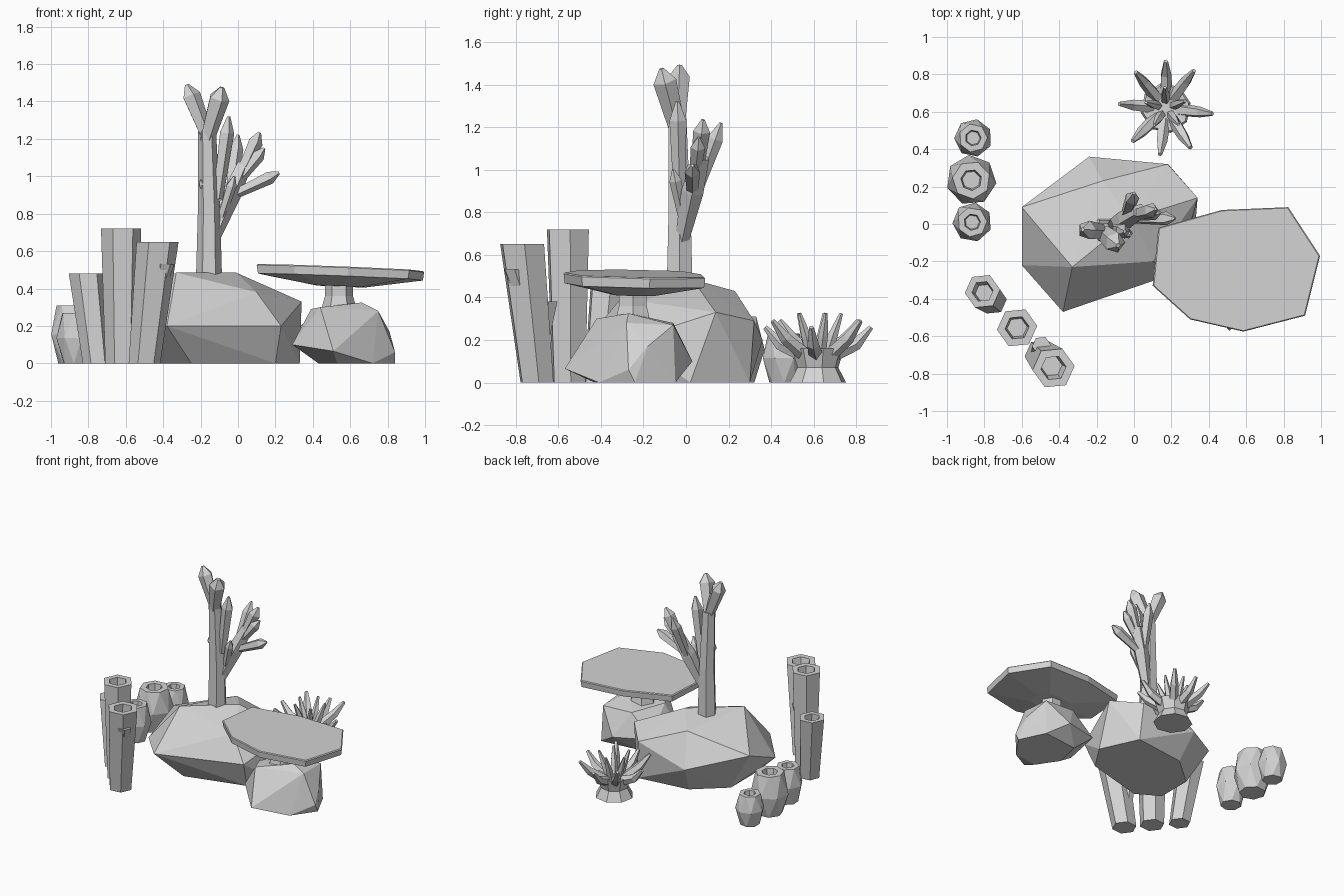
import bpy, bmesh, math
from mathutils import Vector

if "Cube" in bpy.data.objects:
    bpy.data.objects.remove(bpy.data.objects["Cube"])

stone = bpy.data.materials.new("pale grey")
stone.diffuse_color = (0.65, 0.65, 0.65, 1)
stone.use_nodes = True
stone.node_tree.nodes["Principled BSDF"].inputs["Base Color"].default_value = stone.diffuse_color


def finish(name, bm):
    bmesh.ops.recalc_face_normals(bm, faces=bm.faces)
    me = bpy.data.meshes.new(name)
    bm.to_mesh(me)
    bm.free()
    me.materials.append(stone)
    ob = bpy.data.objects.new(name, me)
    bpy.context.collection.objects.link(ob)
    return ob


def skin(bm, loops):
    """Join equal-length loops of points with quads and cap both ends."""
    rings = [[bm.verts.new(p) for p in loop] for loop in loops]
    n = len(rings[0])
    for a, b in zip(rings, rings[1:]):
        for i in range(n):
            j = (i + 1) % n
            bm.faces.new((a[i], a[j], b[j], b[i]))
    bm.faces.new(rings[0][::-1])
    bm.faces.new(rings[-1])


def sweep(bm, path, radii, n, level=False, turn=0.0, twist=0.0):
    """Polygonal tube along a path; level keeps its rings horizontal."""
    pts = [Vector(p) for p in path]
    loops = []
    for k, (p, r) in enumerate(zip(pts, radii)):
        d = pts[min(k + 1, len(pts) - 1)] - pts[max(k - 1, 0)]
        q = Vector((0, 0, 1)).rotation_difference(Vector((0, 0, 1)) if level else d)
        t = turn + twist * min(k, 2)
        loops.append([p + q @ Vector((r * math.cos(t + math.tau * i / n),
                                      r * math.sin(t + math.tau * i / n), 0))
                      for i in range(n)])
    skin(bm, loops)


def rock(name, points):
    bm = bmesh.new()
    for p in points:
        bm.verts.new(p)
    res = bmesh.ops.convex_hull(bm, input=bm.verts[:])
    junk = [v for v in res["geom_interior"] if isinstance(v, bmesh.types.BMVert)]
    bmesh.ops.delete(bm, geom=junk, context='VERTS')
    return finish(name, bm)


# Rocks
rock("large_rock", [
    (-.33, -.23, .485), (-.01, .03, .485), (-.17, .23, .43), (.34, .14, .33),
    (.18, .32, .29), (-.24, .36, .2), (-.6, .09, .3), (-.6, -.22, .17),
    (-.38, -.47, .2), (.23, -.26, .2), (.1, -.2, .38),
    (-.42, -.2, 0), (-.25, -.3, 0), (.2, -.18, 0), (.33, .02, 0),
    (.2, .3, 0), (-.2, .25, 0), (-.42, .06, 0)])
rock("small_rock", [
    (.39, -.3, .29), (.44, -.42, .3), (.66, -.27, .325), (.75, -.28, .28),
    (.74, -.06, .27), (.5, -.06, .28), (.29, -.33, .1), (.51, -.57, .065),
    (.81, -.18, .17), (.6, .03, .1), (.33, -.05, .12), (.84, -.27, .06),
    (.84, -.24, 0), (.72, -.41, 0), (.53, -.43, 0), (.43, -.28, 0),
    (.47, -.08, 0), (.75, -.05, 0)])

# Table coral: tilted eight-sided plate with a shallow cone below, on a stem
outline = [(.13, -.02), (.1, -.33), (.3, -.51), (.585, -.575),
           (.915, -.49), (.995, -.17), (.825, .09), (.47, .075)]
cx, cy = .55, -.25


def plate_ring(scale, drop):
    ring = []
    for x, y in outline:
        x, y = cx + (x - cx) * scale, cy + (y - cy) * scale
        ring.append((x, y, .53 - .04 * (x - .1) - .02 * (y + .25) - drop))
    return ring


bm = bmesh.new()
skin(bm, [plate_ring(.3, .1), plate_ring(.985, .05), plate_ring(1, .006), plate_ring(.985, 0)])
finish("table_coral_plate", bm)
bm = bmesh.new()
sweep(bm, [(.54, -.25, .27), (.54, -.25, .36), (.54, -.25, .44)], [.1, .075, .075], 6)
finish("table_coral_stem", bm)

# Tube sponges: six-sided, flaring, with an open mouth
tubes = [((-.755, -.41), (-.81, -.36), .48, .075, .095),
         ((-.625, -.55), (-.625, -.555), .72, .085, .108),
         ((-.5, -.7), (-.43, -.77), .65, .085, .113)]
bm = bmesh.new()
for (bx, by), (tx, ty), h, r0, r1 in tubes:
    low = (tx + (bx - tx) * .15, ty + (by - ty) * .15, h * .86)
    sweep(bm, [(bx, by, 0), (tx, ty, h), (tx, ty, h), low],
          [r0, r1, r1 * .6, r1 * .5], 6, True, .1)
# small buds on the tubes
for a, b in [((-.51, -.68, .2), (-.495, -.65, .38)), ((-.43, -.76, .38), (-.39, -.81, .53))]:
    sweep(bm, [a, b], [.04, .05], 6, True, .1)
finish("tube_sponges", bm)

# Barrel sponges: bulging, faceted, with an open mouth
bm = bmesh.new()
for x, y, h, r in [(-.86, .46, .23, .102), (-.87, .235, .31, .135), (-.865, .01, .27, .106)]:
    sweep(bm, [(x, y, 0), (x, y, h * .5), (x, y, h), (x, y, h), (x, y, h * .8)],
          [r * .68, r, r * .75, r * .42, r * .36], 7, True, r * 9, math.pi / 7)
bmesh.ops.triangulate(bm, faces=[f for f in bm.faces if len(f.verts) == 4])
finish("barrel_sponges", bm)

# Branching coral: trunk, club-shaped twigs with pointed ends
bm = bmesh.new()
sweep(bm, [(-.155, -.03, .44), (-.155, -.03, .8), (-.165, -.04, 1.24)], [.07, .06, .048], 6)
sweep(bm, [(-.15, -.03, .62), (-.04, .03, .9), (.03, .07, 1.06)], [.03, .055, .042], 5)


def twig(a, b, r):
    a, b = Vector(a), Vector(b)
    sweep(bm, [a, a.lerp(b, .8), b], [r * .7, r, r * .22], 5)


for a, b, r in [((-.16, -.04, 1.2), (-.275, -.03, 1.49), .052),
                ((-.17, -.04, 1.19), (-.085, -.115, 1.475), .058),
                ((-.11, -.03, .88), (-.05, -.04, 1.32), .042),
                ((-.05, .03, .85), (0, .165, 1.22), .039),
                ((0, .05, .98), (.115, .08, 1.235), .042),
                ((-.02, .04, .95), (.14, .06, 1.15), .036),
                ((-.03, .03, .9), (.22, .03, 1.02), .038),
                ((-.1, -.01, .75), (-.02, -.06, 1.0), .03),
                ((-.16, -.03, .88), (-.2, -.07, .98), .02),
                ((-.16, -.03, .66), (-.2, -.05, .72), .02)]:
    twig(a, b, r)
finish("branching_coral", bm)

# Anemone: waisted foot with a ring of outer tentacles and a few inner ones
ax, ay = .17, .62
bm = bmesh.new()
sweep(bm, [(ax, ay, z) for z in (0, .07, .16, .15)], [.135, .098, .125, .05], 8, True, .2)
finish("anemone_foot", bm)
bm = bmesh.new()


def tentacle(angle, profile, radii):
    c, s = math.cos(math.radians(angle)), math.sin(math.radians(angle))
    sweep(bm, [(ax + c * r, ay + s * r, z) for r, z in profile], radii, 5)


for k, ang in enumerate((90, 53, -7, -58, -97, -135, 175, 130)):
    up = .03 * (k % 2)
    tentacle(ang, [(.07, .13), (.18, .18 + up), (.25, .26 + up)], [.036, .03, .012])
for k in range(5):
    tentacle(20 + 72 * k, [(.04, .13), (.07, .22), (.11, .325)], [.025, .024, .009])
finish("anemone_tentacles", bm)
